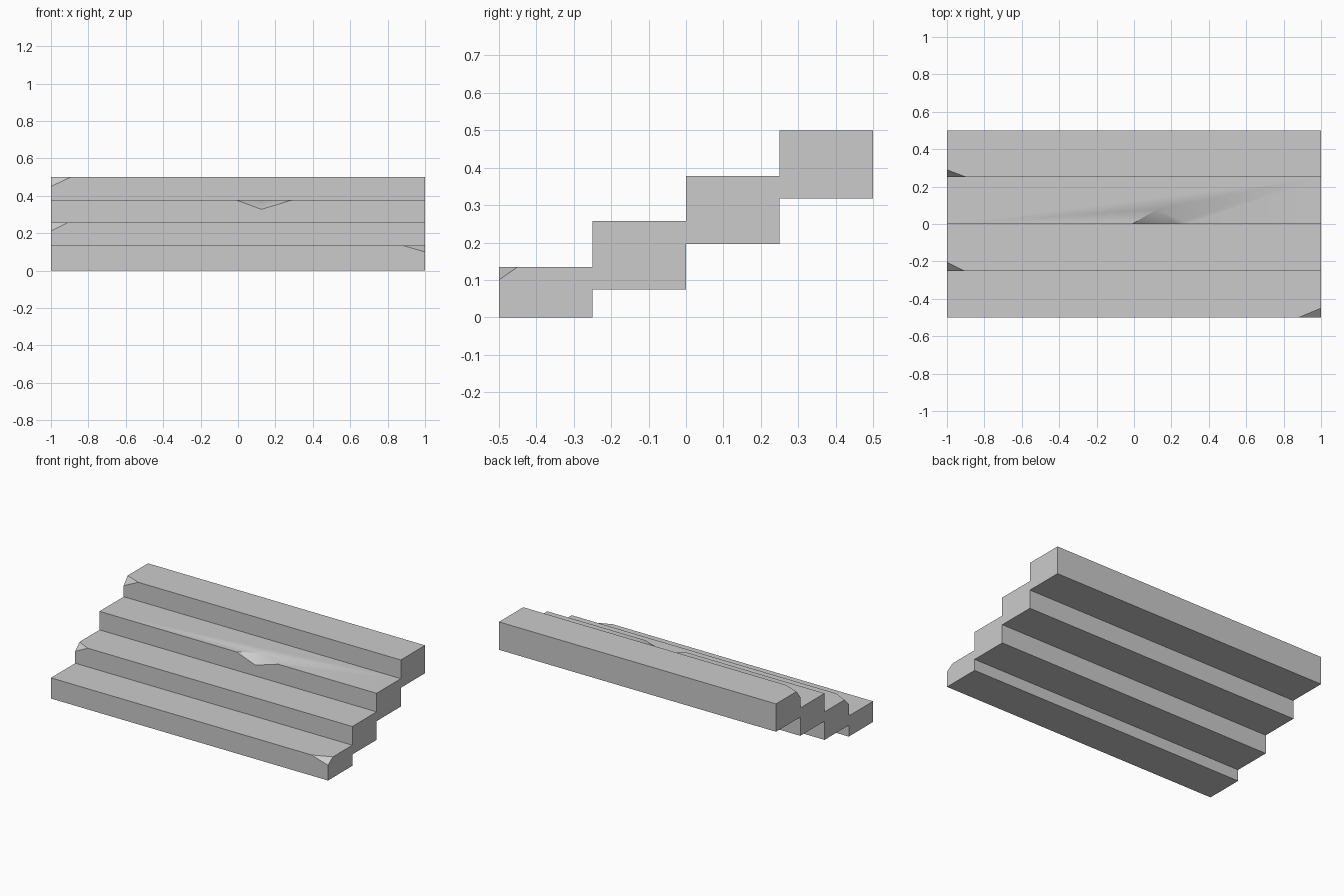
import bpy
import bmesh
from math import radians
from mathutils import Vector

cube = bpy.data.objects.get("Cube")
if cube:
    bpy.data.objects.remove(cube, do_unlink=True)

TREAD = 0.25
TOPS = [0.135, 0.257, 0.378, 0.5]
BOTTOMS = [0.0, 0.074, 0.196, 0.318]

stone = bpy.data.materials.new("grey_stone")
stone.use_nodes = True
stone.diffuse_color = (0.6, 0.6, 0.6, 1)
stone.node_tree.nodes["Principled BSDF"].inputs["Base Color"].default_value = (0.6, 0.6, 0.6, 1)


def add_object(name, bm):
    mesh = bpy.data.meshes.new(name)
    bmesh.ops.recalc_face_normals(bm, faces=bm.faces)
    bm.to_mesh(mesh)
    bm.free()
    mesh.materials.append(stone)
    obj = bpy.data.objects.new(name, mesh)
    bpy.context.collection.objects.link(obj)
    return obj


def front(step):
    return -0.5 + step * TREAD


# Stair flight: stepped side profile extruded across the width
profile = []
for i, z in enumerate(TOPS):
    profile += [(front(i), z), (front(i + 1), z)]
for i in reversed(range(len(BOTTOMS))):
    profile += [(front(i + 1), BOTTOMS[i]), (front(i), BOTTOMS[i])]
bm = bmesh.new()
side = bm.faces.new([bm.verts.new((-1, y, z)) for y, z in profile])
moved = bmesh.ops.extrude_face_region(bm, geom=[side])["geom"]
bmesh.ops.translate(bm, vec=(2, 0, 0),
                    verts=[v for v in moved if isinstance(v, bmesh.types.BMVert)])
stairs = add_object("stair_flight", bm)


def chip(points):
    """Cut the convex hull of the points out of the stairs."""
    hull = bmesh.new()
    for p in points:
        hull.verts.new(p)
    bmesh.ops.convex_hull(hull, input=hull.verts)
    cutter = add_object("chip_cutter", hull)
    cutter.hide_render = True
    mod = stairs.modifiers.new("chip", 'BOOLEAN')
    mod.operation = 'DIFFERENCE'
    mod.solver = 'EXACT'
    mod.object = cutter
    bpy.context.view_layer.objects.active = stairs
    bpy.ops.object.modifier_apply(modifier=mod.name)
    bpy.data.objects.remove(cutter, do_unlink=True)


# Broken corners: step, end of the step, length along x, y and z
for step, end, dx, dy, dz in [(0, 1, 0.12, 0.05, 0.035),
                              (1, -1, 0.09, 0.045, 0.045),
                              (3, -1, 0.105, 0.04, 0.05)]:
    corner = Vector((end, front(step), TOPS[step]))
    tri = [corner + Vector(d) for d in ((-end * dx, 0, 0), (0, dy, 0), (0, 0, -dz))]
    mid = sum(tri, Vector()) / 3
    chip([mid + (p - mid) * 1.4 for p in tri] + [mid + (corner - mid) * 2.5])

# Worn notch in the front edge of the third step
edge = Vector((0.125, front(2), TOPS[2]))
back, low = edge + Vector((0, 0.08, 0)), edge + Vector((0, 0, -0.05))
mid, along = (back + low) / 2, back - low
ends = [Vector((x, edge.y, edge.z)) for x in (-0.01, 0.29)]
section = [mid] + [mid + (p - mid) * 1.5 for p in ends]
chip([p + along * s for p in section for s in (-1, 1)])

# Soften only the valley inside the notch
bpy.ops.object.select_all(action='DESELECT')
stairs.select_set(True)
bpy.context.view_layer.objects.active = stairs
bpy.ops.object.shade_smooth_by_angle(angle=radians(35))
